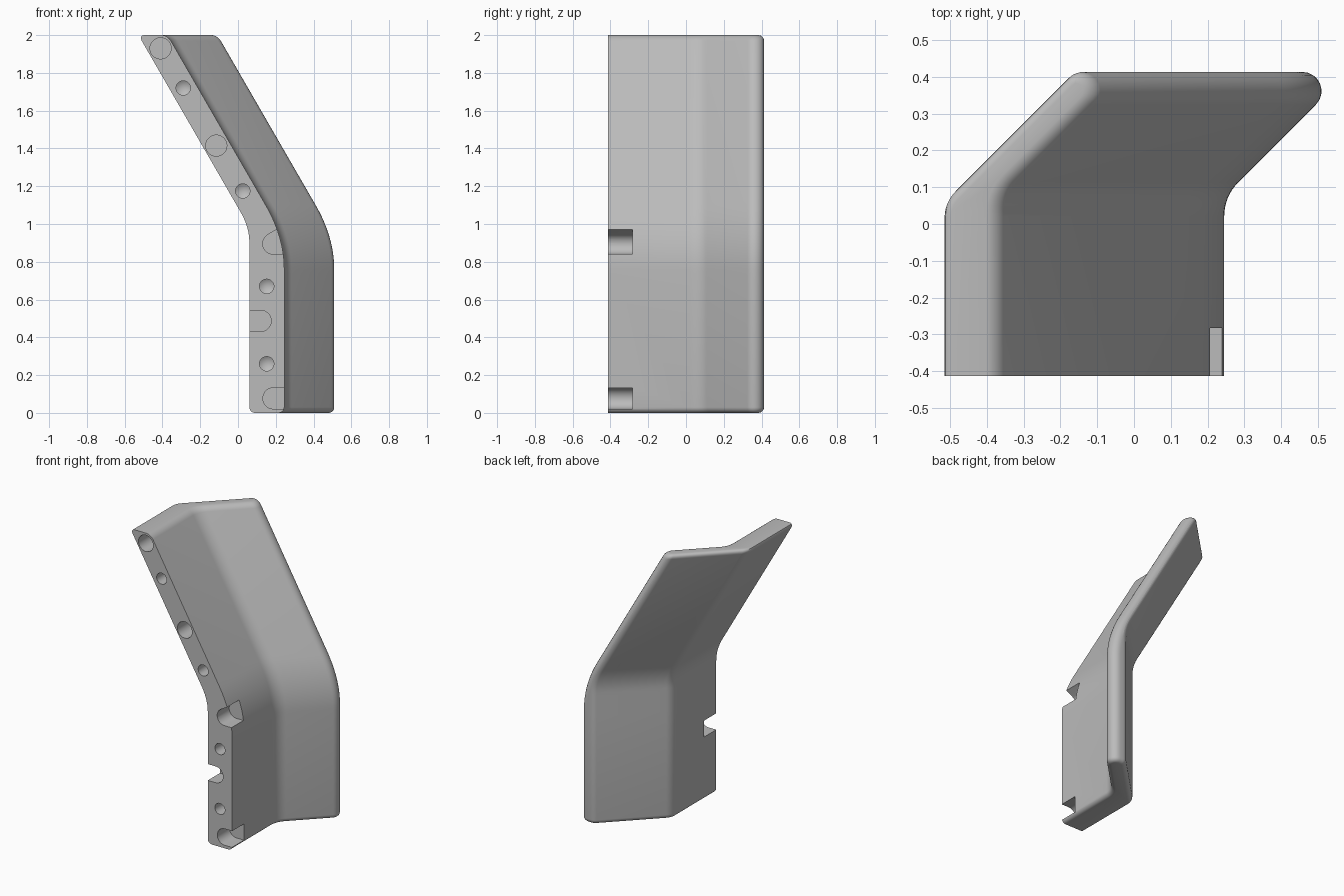
import bpy, bmesh, math
from mathutils import Vector

cube = bpy.data.objects.get("Cube")
if cube:
    bpy.data.objects.remove(cube)

FRONT, BACK, TOP, FILLET = -0.413, 0.413, 2.0, 0.03
SLOPE = math.tan(math.radians(30))
DIAG = math.sqrt(2)


def lean(z, kink, t):
    """Sideways shift of a wall that leans over above a smoothed kink."""
    if z <= kink - t:
        return 0.0
    if z >= kink + t:
        return -SLOPE * (z - kink)
    return -SLOPE * (z - kink + t) ** 2 / (4 * t)


def round_corner(prev, corner, nxt, radius, steps=8):
    """Points of a circular fillet between two straight sides."""
    u, v = (prev - corner).normalized(), (nxt - corner).normalized()
    half = u.angle(v) / 2
    centre = corner + (u + v).normalized() * radius / math.sin(half)
    start = corner + u * radius / math.tan(half) - centre
    end = corner + v * radius / math.tan(half) - centre
    total = start.angle(end)
    return [centre + (start * math.sin((1 - k / steps) * total)
                      + end * math.sin(k / steps * total)) / math.sin(total)
            for k in range(steps + 1)]


def section(z, inset):
    """Outline of the bent plate at one height: straight panel plus diagonal wing."""
    left, right = lean(z, 0.983, 0.08), lean(z, 0.93, 0.17)
    xl, xr, back = 0.06 + left + inset, 0.245 + right - inset, BACK - inset
    diag_l, diag_r = left + DIAG * inset, 0.17 + right - DIAG * inset
    corners = [(xl, FRONT, 0), (xr, FRONT, 0),
               (xr, xr - diag_r, 0.13 + inset),
               (back + diag_r, back, 0.052 - inset),
               (back + diag_l, back, 0.05 - inset),
               (xl, xl - diag_l, 0.1 - inset)]
    pts = [Vector((x, y)) for x, y, r in corners]
    out = []
    for i, (x, y, r) in enumerate(corners):
        if r:
            out += round_corner(pts[i - 1], pts[i], pts[(i + 1) % len(pts)], r)
        else:
            out.append(pts[i])
    return [(p.x, p.y, z) for p in out]


def finish(name, bm):
    bmesh.ops.recalc_face_normals(bm, faces=bm.faces)
    mesh = bpy.data.meshes.new(name)
    bm.to_mesh(mesh)
    bm.free()
    obj = bpy.data.objects.new(name, mesh)
    bpy.context.collection.objects.link(obj)
    return obj


def loft(bm, outlines):
    """Skin closed outlines in order; a single-point outline makes a tip."""
    rings = [[bm.verts.new(p) for p in o] for o in outlines]
    bm.faces.new(rings[0])
    for a, b in zip(rings, rings[1:]):
        n = len(a)
        for i in range(n):
            j = (i + 1) % n
            if len(b) == 1:
                bm.faces.new((a[i], a[j], b[0]))
            else:
                bm.faces.new((a[i], a[j], b[j], b[i]))
    if len(rings[-1]) > 1:
        bm.faces.new(rings[-1])


# Bent plate with rounded top and bottom rims
rim = [(FILLET * (1 - math.cos(a)), FILLET * (1 - math.sin(a)))
       for a in (math.pi / 2 * k / 5 for k in range(6))]
levels = rim + [(0.74 + 0.02 * k, 0) for k in range(20)]
levels += [(TOP - z, d) for z, d in reversed(rim)]
bm = bmesh.new()
loft(bm, [section(z, d) for z, d in levels])
plate = finish("bent_plate", bm)

# Cutters for holes and notches, all sunk into the front edge
bm = bmesh.new()
START = FRONT - 0.05


def circle(x, z, r, y, n=28):
    return [(x + r * math.cos(math.tau * k / n), y, z + r * math.sin(math.tau * k / n))
            for k in range(n)]


for x, z in [(-0.41, 1.93), (-0.115, 1.415)]:  # flat-bottomed peg holes
    loft(bm, [circle(x, z, 0.056, y) for y in (START, FRONT + 0.13)])

for x, z in [(-0.29, 1.72), (0.025, 1.175), (0.152, 0.67), (0.152, 0.26)]:  # screw holes
    loft(bm, [circle(x, z, 0.038, y) for y in (START, FRONT + 0.1)]
         + [[(x, FRONT + 0.125, z)]])


def notch(x, z, r, side, flare=0.0):
    """Round-ended slot open to one side, its upper wall tilted by flare."""
    a0, a1 = math.pi / 2 + flare, math.pi * 1.5
    pts = [(r * math.cos(a), r * math.sin(a))
           for a in (a0 + (a1 - a0) * k / 14 for k in range(15))]
    reach = 0.2
    pts += [(reach, -r), (reach, pts[0][1] + (reach - pts[0][0]) * math.tan(flare))]
    loft(bm, [[(x + side * px, y, z + pz) for px, pz in pts]
              for y in (START, FRONT + 0.13)])


notch(0.187, 0.896, 0.056, 1, math.radians(30))
notch(0.188, 0.077, 0.056, 1)
notch(0.12, 0.487, 0.056, -1)
cutter = finish("edge_cutter", bm)
cutter.hide_render = True

cut = plate.modifiers.new("edge_cuts", 'BOOLEAN')
cut.operation, cut.solver, cut.object = 'DIFFERENCE', 'EXACT', cutter
bpy.ops.object.select_all(action='DESELECT')
plate.select_set(True)
bpy.context.view_layer.objects.active = plate
bpy.ops.object.modifier_apply(modifier=cut.name)
bpy.data.objects.remove(cutter)

# Plain grey finish
grey = bpy.data.materials.new("plain_grey")
grey.use_nodes = True
colour = (0.5, 0.5, 0.5, 1)
grey.diffuse_color = colour
grey.node_tree.nodes["Principled BSDF"].inputs["Base Color"].default_value = colour
plate.data.materials.clear()
plate.data.materials.append(grey)
bpy.ops.object.shade_smooth_by_angle(angle=math.radians(30))
